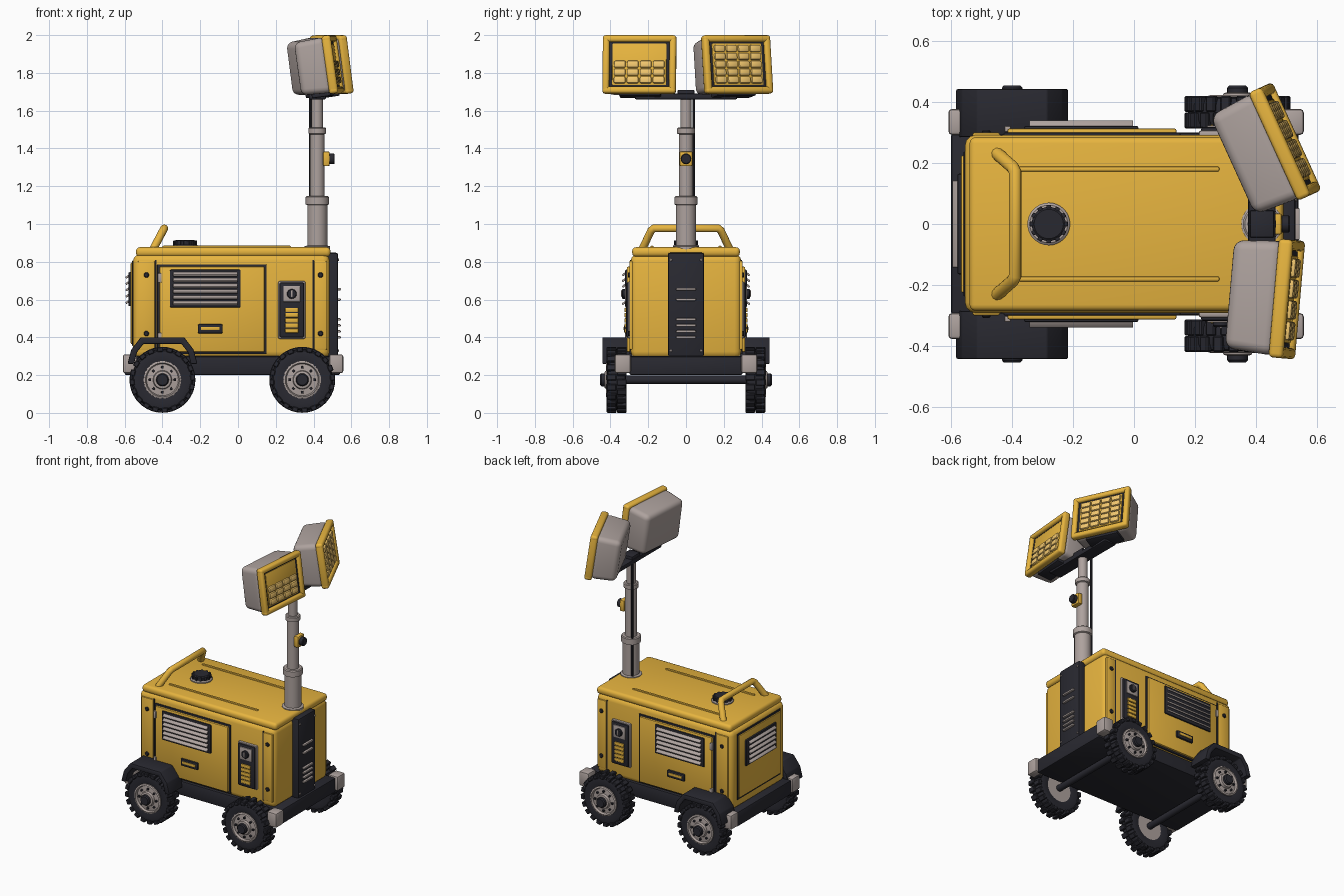
import bpy, bmesh
from math import pi, cos, sin, radians
from mathutils import Matrix, Vector

if "Cube" in bpy.data.objects:
    bpy.data.objects.remove(bpy.data.objects["Cube"])


def material(name, rgb):
    m = bpy.data.materials.new(name)
    m.diffuse_color = (*rgb, 1)
    m.use_nodes = True
    m.node_tree.nodes["Principled BSDF"].inputs["Base Color"].default_value = m.diffuse_color
    return m


YELLOW = material("yellow_paint", (0.80, 0.46, 0.05))
BLACK = material("black_plastic", (0.022, 0.022, 0.03))
GREY = material("warm_grey", (0.42, 0.36, 0.34))
AMBER = material("amber_lens", (0.90, 0.58, 0.16))
I = Matrix()
T = Matrix.Translation


def rot(deg, axis):
    return Matrix.Rotation(radians(deg), 4, axis)


def finish(bm, name, mat, M=I):
    bmesh.ops.recalc_face_normals(bm, faces=bm.faces)
    bm.transform(M)
    me = bpy.data.meshes.new(name)
    bm.to_mesh(me)
    bm.free()
    ob = bpy.data.objects.new(name, me)
    bpy.context.collection.objects.link(ob)
    me.materials.append(mat)
    bpy.ops.object.select_all(action='DESELECT')
    ob.select_set(True)
    bpy.context.view_layer.objects.active = ob
    bpy.ops.object.shade_smooth_by_angle(angle=radians(35))
    return ob


def box(name, mat, items, bevel=0.0, M=I, seg=2, taper=1.0):
    """items: (cx, cy, cz, sx, sy, sz[, rotation]); taper shrinks the -x end."""
    bm = bmesh.new()
    for it in items:
        R = it[6] if len(it) > 6 else I
        bmesh.ops.create_cube(bm, size=1, matrix=T(it[:3]) @ R @ Matrix.Diagonal((*it[3:6], 1)))
    if taper != 1:
        low = min(v.co.x for v in bm.verts)
        for v in bm.verts:
            if v.co.x < low + 1e-4:
                v.co.y *= taper
                v.co.z *= taper
    if bevel:
        bmesh.ops.bevel(bm, geom=bm.edges[:], offset=bevel, segments=seg, profile=0.5,
                        affect='EDGES', clamp_overlap=True)
    return finish(bm, name, mat, M)


def lathe(name, mat, profile, M=I, n=32, closed=False):
    """Spin (radius, height) points about local z."""
    bm = bmesh.new()
    rings = [[bm.verts.new((r * cos(2 * pi * k / n), r * sin(2 * pi * k / n), h)) for k in range(n)]
             for r, h in profile]
    pairs = list(zip(rings, rings[1:])) + ([(rings[-1], rings[0])] if closed else [])
    for a, b in pairs:
        for k in range(n):
            bm.faces.new((a[k], a[(k + 1) % n], b[(k + 1) % n], b[k]))
    if not closed:
        bm.faces.new(rings[0])
        bm.faces.new(rings[-1])
    return finish(bm, name, mat, M)


def rod(name, mat, r, a, b, n=24):
    a, b = Vector(a), Vector(b)
    q = (b - a).to_track_quat('Z', 'Y').to_matrix().to_4x4()
    L = (b - a).length
    c = min(0.004, r * 0.3)
    return lathe(name, mat, [(r - c, 0), (r, c), (r, L - c), (r - c, L)], T(a) @ q, n)


def prism(name, mat, pts, y0, y1, bevel):
    bm = bmesh.new()
    f = bm.faces.new([bm.verts.new((x, y0, z)) for x, z in pts])
    ext = bmesh.ops.extrude_face_region(bm, geom=[f])
    bmesh.ops.translate(bm, vec=(0, y1 - y0, 0),
                        verts=[v for v in ext["geom"] if isinstance(v, bmesh.types.BMVert)])
    bmesh.ops.bevel(bm, geom=bm.edges[:], offset=bevel, segments=2, profile=0.5, affect='EDGES')
    return finish(bm, name, mat)


# Chassis, corner bumpers and axles
box("chassis", BLACK, [(-0.03, 0, 0.25, 1.14, 0.60, 0.10)], 0.01)
box("corner_bumpers", GREY, [(x, s * 0.335, 0.26, 0.075, 0.085, 0.10)
                             for x in (-0.572, 0.52) for s in (-1, 1)], 0.012)
for x in (-0.40, 0.34):
    rod("axle", BLACK, 0.022, (x, -0.35, 0.175), (x, 0.35, 0.175))

# Body shell, roof and roof ribs
box("body", YELLOW, [(-0.035, 0, 0.565, 1.04, 0.585, 0.55)], 0.035, seg=3)
box("roof", YELLOW, [(-0.025, 0, 0.852, 1.03, 0.57, 0.05)], 0.02, seg=3)
box("roof_ribs", YELLOW, [(-0.06, s * 0.18, 0.878, 0.68, 0.016, 0.014) for s in (-1, 1)], 0.005)

# Filler cap
C = T((-0.28, 0, 0.87))
lathe("cap_ring", GREY, [(0.07, 0), (0.07, 0.014), (0.062, 0.02)], C)
lathe("filler_cap", BLACK, [(0.056, 0), (0.056, 0.04), (0.048, 0.046)], C)
box("cap_grips", BLACK, [(-0.28 + 0.056 * cos(a), 0.056 * sin(a), 0.898, 0.014, 0.016, 0.03,
                          Matrix.Rotation(a, 4, 'Z')) for a in [k * pi / 6 for k in range(12)]], 0.003)

# Roof grab handle
cu = bpy.data.curves.new("grab_handle", 'CURVE')
cu.dimensions, cu.bevel_depth, cu.bevel_resolution, cu.use_fill_caps = '3D', 0.021, 4, True
sp = cu.splines.new('POLY')
path = [(-0.45, -0.232, 0.865), (-0.397, -0.185, 0.965), (-0.39, -0.17, 0.977),
        (-0.39, 0.17, 0.977), (-0.397, 0.185, 0.965), (-0.45, 0.232, 0.865)]
sp.points.add(len(path) - 1)
for p, co in zip(sp.points, path):
    p.co = (*co, 1)
sp.use_smooth = True
cu.materials.append(YELLOW)
bpy.context.collection.objects.link(bpy.data.objects.new("grab_handle", cu))

# Both long sides: corner panels, door, louvres, latch and control panel
for s in (-1, 1):
    box("corner_panels", YELLOW, [(-0.485, s * 0.29, 0.57, 0.09, 0.02, 0.47),
                                  (0.437, s * 0.29, 0.57, 0.07, 0.02, 0.47)], 0.006)
    box("panel_seams", BLACK, [(-0.435, s * 0.288, 0.57, 0.008, 0.016, 0.48),
                               (0.398, s * 0.288, 0.57, 0.008, 0.016, 0.48)])
    for x, z in ((-0.485, 0.73), (0.437, 0.73), (-0.485, 0.42), (0.437, 0.42)):
        rod("panel_bolt", BLACK, 0.014, (x, s * 0.29, z), (x, s * 0.308, z), 12)
    box("door_gap", BLACK, [(-0.138, s * 0.29, 0.548, 0.58, 0.02, 0.475)], 0.004)
    box("door", YELLOW, [(-0.138, s * 0.30, 0.548, 0.555, 0.026, 0.452)], 0.006)
    box("louvre_frame", BLACK, [(-0.173, s * 0.312, 0.658, 0.375, 0.02, 0.20)], 0.006)
    box("louvre_slats", GREY, [(-0.173, s * 0.327, 0.582 + 0.0305 * k, 0.34, 0.026, 0.011, rot(-s * 35, 'X'))
                               for k in range(6)], 0.002)
    box("door_latch", BLACK, [(-0.147, s * 0.317, 0.445, 0.132, 0.02, 0.05)], 0.008)
    box("latch_pull", YELLOW, [(-0.147, s * 0.325, 0.447, 0.10, 0.014, 0.018)], 0.004)
    box("door_hinges", GREY, [(-0.415, s * 0.312, z, 0.02, 0.02, 0.05) for z in (0.715, 0.40)], 0.004)
    box("control_rim", GREY, [(0.285, s * 0.295, 0.545, 0.145, 0.024, 0.305)], 0.008)
    box("control_panel", BLACK, [(0.285, s * 0.303, 0.545, 0.13, 0.03, 0.29)], 0.008)
    box("control_plate", GREY, [(0.285, s * 0.317, 0.63, 0.09, 0.014, 0.085)], 0.004)
    rod("control_knob", BLACK, 0.026, (0.285, s * 0.315, 0.63), (0.285, s * 0.338, 0.63), 16)
    box("knob_pointer", GREY, [(0.285, s * 0.339, 0.632, 0.008, 0.008, 0.036)], 0.002)
    box("control_keys", YELLOW, [(0.285, s * 0.319, 0.435 + 0.0275 * k, 0.07, 0.014, 0.023)
                                 for k in range(5)], 0.004)

# Left end: panel with louvres
box("end_panel_gap", BLACK, [(-0.553, 0, 0.58, 0.014, 0.475, 0.455)], 0.004)
box("end_panel", YELLOW, [(-0.558, 0, 0.58, 0.02, 0.45, 0.43)], 0.005)
box("end_louvre_frame", BLACK, [(-0.57, 0, 0.655, 0.02, 0.33, 0.18)], 0.006)
box("end_louvre_slats", GREY, [(-0.583, 0, 0.588 + 0.0335 * k, 0.026, 0.285, 0.011, rot(-35, 'Y'))
                               for k in range(5)], 0.002)

# Right end: mast column cover with vents
box("mast_cover", BLACK, [(0.497, 0, 0.573, 0.065, 0.19, 0.55)], 0.01)
box("cover_vents", GREY, [(0.533, 0, z, 0.022, 0.105, 0.013)
                          for z in (0.655, 0.60, 0.495, 0.463, 0.431, 0.40)], 0.004)
for y in (-0.08, 0.08):
    for z in (0.33, 0.81):
        rod("cover_bolt", GREY, 0.007, (0.52, y, z), (0.535, y, z), 10)

# Wheels
LUGS = 20
tyre = [(0.092, -0.042), (0.13, -0.05), (0.153, -0.045), (0.162, -0.025),
        (0.162, 0.025), (0.153, 0.045), (0.13, 0.05), (0.092, 0.042)]
for x in (-0.40, 0.34):
    for s in (-1, 1):
        W = T((x, s * 0.367, 0.175)) @ rot(-s * 90, 'X')
        lathe("tyre", BLACK, tyre, W, 40, True)
        lugs = []
        for side in (-1, 1):
            for k in range(LUGS):
                R = Matrix.Rotation(2 * pi * (k + 0.25 * side) / LUGS, 4, 'Z')
                p = R @ Vector((0.161, 0, side * 0.027))
                lugs.append((*p, 0.026, 0.033, 0.052, R))
        box("tread_lugs", BLACK, lugs, 0.004, W, 1)
        lathe("wheel_rim", GREY, [(0.10, -0.042), (0.10, 0.052), (0.09, 0.056), (0.084, 0.042),
                                  (0.05, 0.046), (0.046, 0.062), (0.04, 0.064)], W, 32)
        bolts = [(0.066 * cos(a), 0.066 * sin(a), 0.045, 0.013, 0.013, 0.022, Matrix.Rotation(a, 4, 'Z'))
                 for a in [k * pi / 4 for k in range(8)]]
        box("wheel_bolts", BLACK, bolts, 0.003, W)
        lathe("hub_cap", BLACK, [(0.034, 0.04), (0.034, 0.08), (0.028, 0.087)], W, 20)

# Rear mudguards
outer = [(-0.185, 0.26), (-0.165, 0.335), (-0.115, 0.40), (0.115, 0.40), (0.165, 0.335), (0.185, 0.26)]
inner = [(0.15, 0.26), (0.135, 0.32), (0.10, 0.366), (-0.10, 0.366), (-0.135, 0.32), (-0.15, 0.26)]
arch = [(x - 0.40, z) for x, z in outer + inner]
for s in (-1, 1):
    prism("mudguard", BLACK, arch, s * 0.285, s * 0.443, 0.005)

# Telescopic mast
M = T((0.42, 0, 0))
mast = [(0.068, 0.85), (0.068, 0.882), (0.053, 0.886), (0.053, 1.10), (0.062, 1.104), (0.062, 1.142),
        (0.056, 1.147), (0.038, 1.147), (0.038, 1.475), (0.047, 1.479), (0.047, 1.506), (0.042, 1.511),
        (0.030, 1.511), (0.030, 1.68)]
lathe("mast", GREY, mast, M, 32)
rod("mast_cable", BLACK, 0.007, (0.383, 0.04, 0.87), (0.383, 0.04, 1.67), 10)
box("mast_switch", YELLOW, [(0.468, 0, 1.345, 0.035, 0.07, 0.078)], 0.008)
rod("switch_button", BLACK, 0.028, (0.48, 0, 1.345), (0.512, 0, 1.345), 20)
box("lamp_crossbar", BLACK, [(0.42, 0, 1.675, 0.09, 0.54, 0.03), (0.42, 0, 1.69, 0.08, 0.09, 0.04)], 0.006)

# Floodlight heads, each aimed a little differently
for s, yaw, rows in ((-1, -5, 3), (1, 24.5, 5)):
    H = T((0.428, s * 0.24, 1.834)) @ rot(yaw, 'Z') @ rot(-8, 'Y')
    box("lamp_shell", GREY, [(-0.018, 0, 0, 0.165, 0.378, 0.298)], 0.032, H, 4, 0.94)
    box("lamp_bezel", BLACK, [(0.065, 0, 0, 0.03, 0.35, 0.27)], 0.004, H)
    box("lamp_frame", YELLOW,
        [(0.075, 0, t * 0.137, 0.048, 0.39, 0.036) for t in (-1, 1)] +
        [(0.075, t * 0.177, 0, 0.048, 0.036, 0.30) for t in (-1, 1)], 0.014, H, 3)
    box("lamp_panel", YELLOW, [(0.078, 0, 0, 0.012, 0.288, 0.222)], 0.004, H)
    box("lamp_cells", AMBER, [(0.086, 0.069 * (c - 1.5), -0.084 + 0.042 * r, 0.022, 0.062, 0.037)
                              for c in range(4) for r in range(rows)], 0.008, H)
    box("lamp_foot", BLACK, [(0, 0, -0.152, 0.10, 0.22, 0.022)], 0.005, H)
